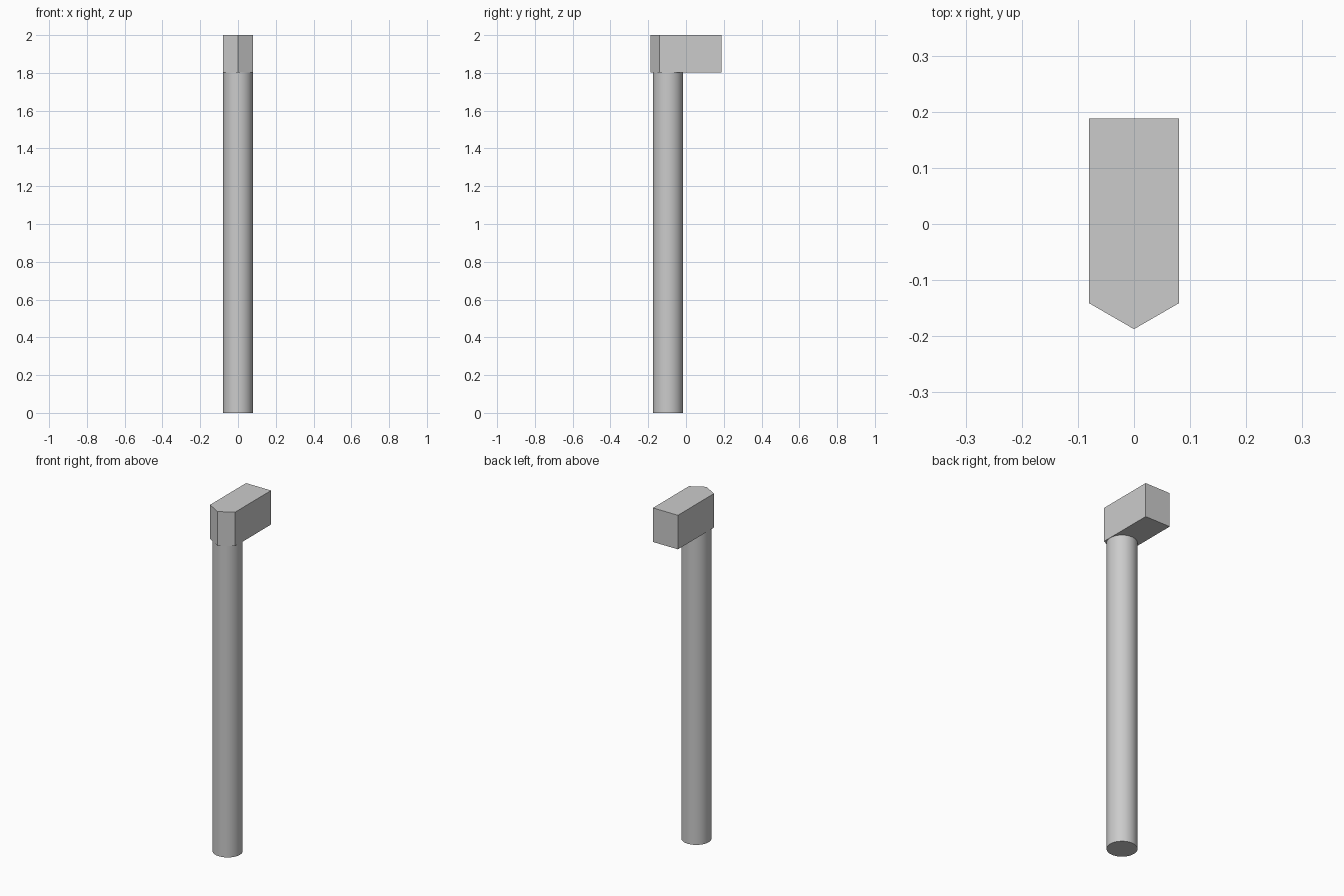
import bpy, bmesh, math

cube = bpy.data.objects.get("Cube")
if cube:
    bpy.data.objects.remove(cube, do_unlink=True)

# Single grey material
grey = bpy.data.materials.new("plain_grey")
grey.use_nodes = True
colour = (0.6, 0.6, 0.6, 1)
grey.diffuse_color = colour
grey.node_tree.nodes["Principled BSDF"].inputs["Base Color"].default_value = colour

AXIS_Y = -0.095   # post centre line
HALF = 0.08       # half width of the head
HEAD_Z = 1.803    # underside of the head
BACK_Y = 0.188

# Round post
bpy.ops.mesh.primitive_cylinder_add(
    vertices=64, radius=0.079, depth=HEAD_Z, location=(0, AXIS_Y, HEAD_Z / 2))
post = bpy.context.object
post.name = "post"
post.data.materials.append(grey)
bpy.ops.object.shade_smooth_by_angle(angle=math.radians(30))

# Head: half-hexagon nose around the post axis, straight sides to the back
slope = HALF / math.sqrt(3)
nose_y, shoulder_y = AXIS_Y - 2 * slope, AXIS_Y - slope
outline = [(0, nose_y), (HALF, shoulder_y), (HALF, BACK_Y),
           (-HALF, BACK_Y), (-HALF, shoulder_y)]
bm = bmesh.new()
base = bm.faces.new([bm.verts.new((x, y, HEAD_Z)) for x, y in outline])
top = bmesh.ops.extrude_face_region(bm, geom=[base], use_keep_orig=True)
bmesh.ops.translate(bm, vec=(0, 0, 2 - HEAD_Z),
                    verts=[v for v in top["geom"] if isinstance(v, bmesh.types.BMVert)])
bmesh.ops.recalc_face_normals(bm, faces=bm.faces)
mesh = bpy.data.meshes.new("head")
bm.to_mesh(mesh)
bm.free()
mesh.materials.append(grey)
head = bpy.data.objects.new("head", mesh)
bpy.context.collection.objects.link(head)
